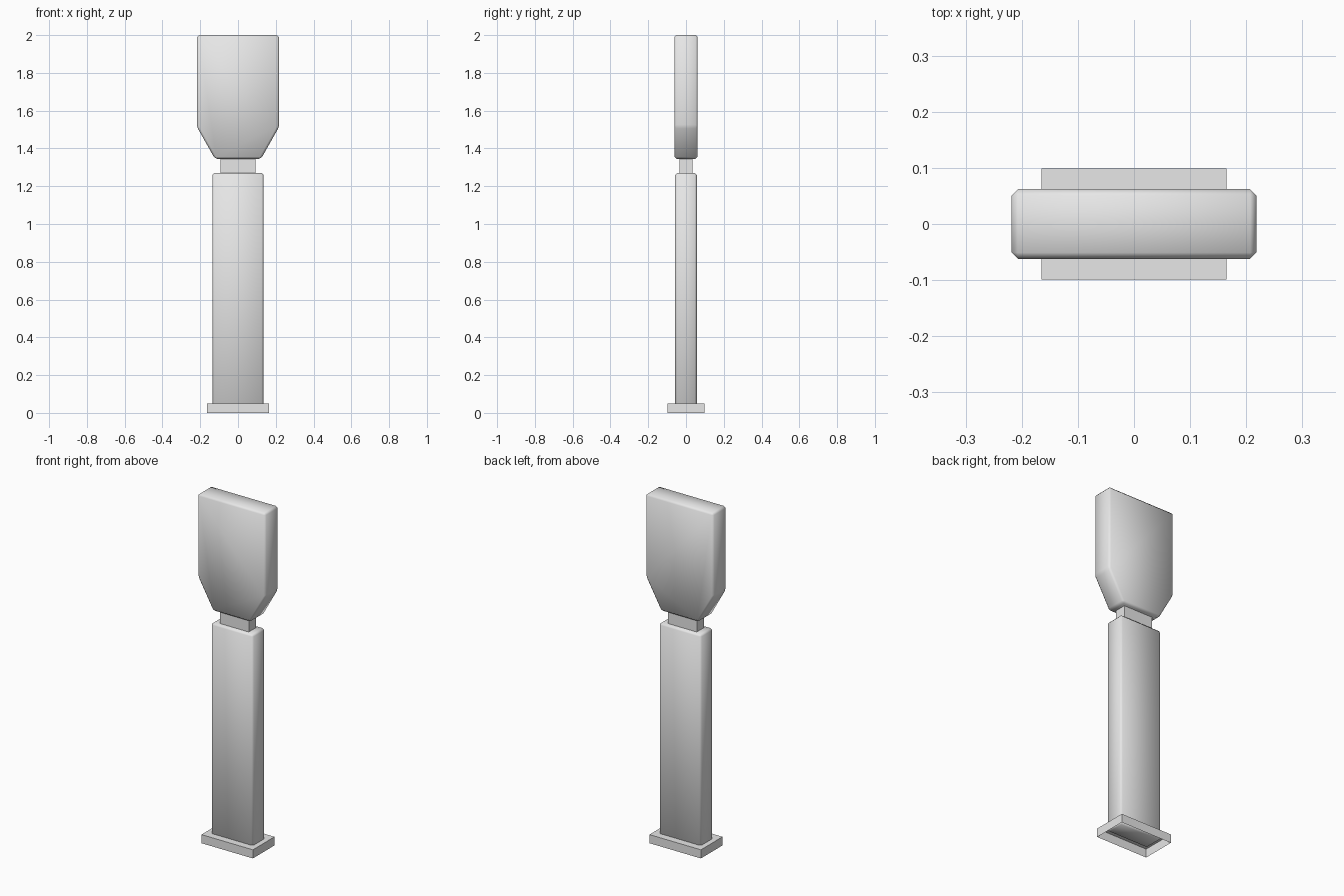
import bpy
import bmesh
import math

cube = bpy.data.objects.get("Cube")
if cube:
    bpy.data.objects.remove(cube, do_unlink=True)

# Single light grey finish
grey = bpy.data.materials.new("light_grey")
grey.use_nodes = True
grey.diffuse_color = (0.8, 0.8, 0.8, 1)
grey.node_tree.nodes["Principled BSDF"].inputs["Base Color"].default_value = grey.diffuse_color


def slab(name, outline, half_depth, bevel=0, open_bottom=False):
    """Extrude a front outline of (x, z) points along y, with softened edges."""
    bm = bmesh.new()
    face = bm.faces.new([bm.verts.new((x, -half_depth, z)) for x, z in outline])
    out = bmesh.ops.extrude_face_region(bm, geom=[face])
    new_verts = [v for v in out["geom"] if isinstance(v, bmesh.types.BMVert)]
    bmesh.ops.translate(bm, verts=new_verts, vec=(0, 2 * half_depth, 0))
    bmesh.ops.recalc_face_normals(bm, faces=bm.faces[:])
    if open_bottom:
        under = [f for f in bm.faces if f.normal.z < -0.9]
        bmesh.ops.delete(bm, geom=under, context="FACES")
    if bevel:
        bmesh.ops.bevel(bm, geom=bm.edges[:], offset=bevel, segments=1,
                        affect="EDGES", clamp_overlap=True)
    mesh = bpy.data.meshes.new(name)
    bm.to_mesh(mesh)
    bm.free()
    mesh.materials.append(grey)
    obj = bpy.data.objects.new(name, mesh)
    bpy.context.collection.objects.link(obj)
    if bevel:
        bpy.ops.object.select_all(action="DESELECT")
        obj.select_set(True)
        bpy.context.view_layer.objects.active = obj
        bpy.ops.object.shade_smooth_by_angle(angle=math.radians(60))
    return obj


def box_outline(half_width, low, high):
    return [(-half_width, low), (half_width, low), (half_width, high), (-half_width, high)]


# Foot plate, hollow underneath
slab("base_plate", box_outline(0.165, 0, 0.05), 0.099, open_bottom=True)

# Tall column, sunk slightly into the foot
slab("column", box_outline(0.135, 0.025, 1.27), 0.057, bevel=0.01)

# Short neck between column and head
slab("neck", box_outline(0.093, 1.25, 1.36), 0.034)

# Broad head with sloping shoulders
right_side = [(0.122, 1.345), (0.218, 1.515), (0.218, 2.0)]
left_side = [(-x, z) for x, z in reversed(right_side)]
slab("head", right_side + left_side, 0.062, bevel=0.011)
